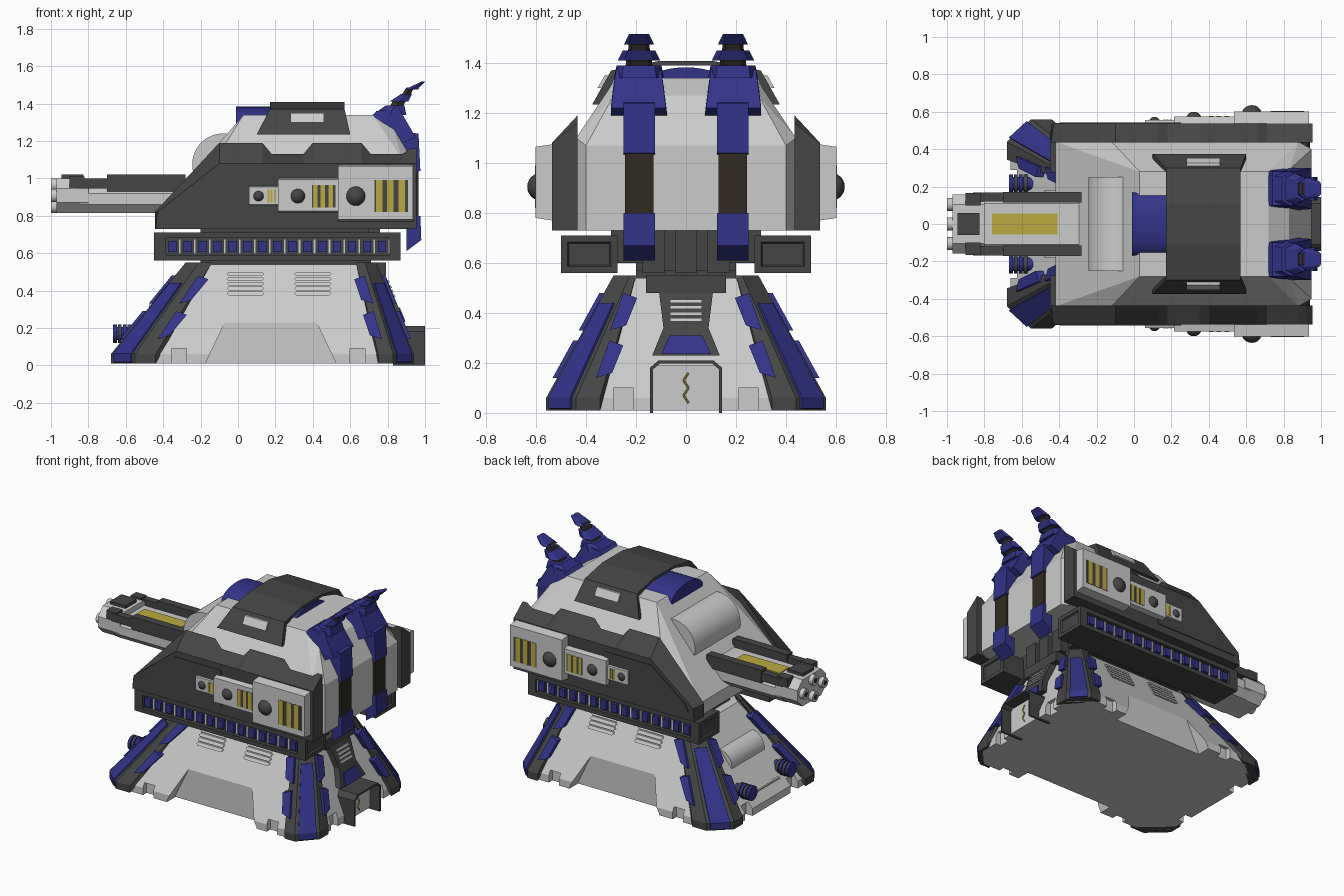
import bpy, bmesh
from math import cos, sin, pi
from mathutils import Vector

if "Cube" in bpy.data.objects:
    bpy.data.objects.remove(bpy.data.objects["Cube"])


def mat(name, r, g, b):
    m = bpy.data.materials.new(name)
    m.diffuse_color = (r, g, b, 1)
    m.use_nodes = True
    m.node_tree.nodes["Principled BSDF"].inputs["Base Color"].default_value = m.diffuse_color
    return m


DARK = mat("dark_grey", .06, .06, .06)
BLUE = mat("blue", .033, .033, .25)
YELLOW = mat("yellow", .5, .4, .05)
BROWN = mat("brown", .03, .024, .016)
BLACK = mat("black", .03, .03, .03)


def finish(name, bm, m=None, mirror=False, smooth=False):
    bmesh.ops.recalc_face_normals(bm, faces=bm.faces)
    me = bpy.data.meshes.new(name)
    bm.to_mesh(me)
    bm.free()
    ob = bpy.data.objects.new(name, me)
    bpy.context.collection.objects.link(ob)
    if m:
        me.materials.append(m)
    if smooth:
        bpy.context.view_layer.objects.active = ob
        ob.select_set(True)
        bpy.ops.object.shade_smooth_by_angle(angle=.7)
        ob.select_set(False)
    if mirror:
        ob.modifiers.new("mirror", 'MIRROR').use_axis = (False, True, False)
    return ob


def loft(name, r0, r1, m=None, mirror=False, smooth=False, inset=None):
    bm = bmesh.new()
    a = [bm.verts.new(p) for p in r0]
    b = [bm.verts.new(p) for p in r1]
    n = len(a)
    caps = [bm.faces.new(a), bm.faces.new(b)]
    for i in range(n):
        bm.faces.new((a[i], a[(i + 1) % n], b[(i + 1) % n], b[i]))
    bmesh.ops.recalc_face_normals(bm, faces=bm.faces)
    if inset:
        bm.normal_update()
        bmesh.ops.inset_individual(bm, faces=caps, thickness=inset, depth=0, use_even_offset=True)
        bmesh.ops.inset_individual(bm, faces=caps, thickness=.006, depth=-.01, use_even_offset=True)
    return finish(name, bm, m, mirror, smooth)


def prism(name, axis, pts, a, b, m=None, **kw):
    """Profile in the plane across `axis`, extruded from a to b."""
    def put(u, v, w):
        return {'x': (w, u, v), 'y': (u, w, v), 'z': (u, v, w)}[axis]
    return loft(name, [put(*p, a) for p in pts], [put(*p, b) for p in pts], m, **kw)


def box(name, x0, x1, y0, y1, z0, z1, m=None, **kw):
    return prism(name, 'x', [(y0, z0), (y1, z0), (y1, z1), (y0, z1)], x0, x1, m, **kw)


def hull(name, pts, m=None, mirror=False):
    bm = bmesh.new()
    for p in pts:
        bm.verts.new(p)
    bmesh.ops.convex_hull(bm, input=bm.verts)
    bmesh.ops.delete(bm, geom=[v for v in bm.verts if not v.link_faces], context='VERTS')
    bmesh.ops.dissolve_limit(bm, angle_limit=.01, verts=bm.verts, edges=bm.edges)
    return finish(name, bm, m, mirror)


def tube(name, p0, p1, r0, r1, n=16, m=None, **kw):
    p0, p1 = Vector(p0), Vector(p1)
    q = (p1 - p0).to_track_quat('Z', 'Y')
    ring = lambda c, r: [c + q @ Vector((r * cos((i + .5) * 2 * pi / n), r * sin((i + .5) * 2 * pi / n), 0)) for i in range(n)]
    return loft(name, ring(p0, r0), ring(p1, r1), m, **kw)


def both(pts):
    return [(x, s * y, z) for x, y, z in pts for s in (1, -1)]


# Sloped pedestal faces: f = front/back (mirrored), l = left, r = right
def k(z):
    return max(0, (z - .06) / .49)


def on_face(face, u, z, t):
    if face == 'f':
        return (u, -(.56 - .27 * k(z) + t), z)
    if face == 'l':
        return (-.68 + .40 * k(z) - t, u, z)
    return (.94 - .20 * k(z) + t, u, z)


def slope_plate(name, face, pts, t0, t1, m=None, mirror=True):
    return loft(name, [on_face(face, u, z, t0) for u, z in pts],
                [on_face(face, u, z, t1) for u, z in pts], m, mirror=mirror)


# Pedestal core
core = hull("pedestal_core", both(
    [p for z in (.01, .06) for p in ((-.53, .54, z), (-.66, .42, z), (.81, .54, z), (.92, .42, z))]
    + [(-.18, .27, .54), (-.26, .2, .54), (.66, .27, .54), (.72, .2, .54)]))
cutters = []
for s in (1, -1):
    cutters.append(prism("panel_cutter", 'y', [(-.17, -.1), (-.17, .02), (-.06, .25), (.41, .25), (.52, .02), (.52, -.1)], s * .445, s * .7))
    for x in (-.315, .64):
        cutters.append(box("notch_cutter", x - .04, x + .04, s * .5, s * .7, -.1, .09))
    for x in (-.65, .92):
        cutters.append(box("notch_cutter", x - .04, x + .04, s * .21, s * .29, -.1, .1))
for c in cutters:
    c.hide_render = True
    c.hide_set(True)
    mod = core.modifiers.new("cut", 'BOOLEAN')
    mod.operation, mod.object, mod.solver = 'DIFFERENCE', c, 'EXACT'

# Corner beams: (inner x, chamfer x, outer x) at bottom and at top
for side, face, lo, hi in (("left", 'l', (-.44, -.55, -.68), (-.14, -.21, -.28)),
                           ("right", 'r', (.75, .83, .94), (.63, .68, .74))):
    def ring(v, z, yi, yc, yo):
        return [(v[0], -yo, z), (v[1], -yo, z), (v[2], -yc, z), (v[2], -yi, z)]
    R0, R1 = ring(lo, .06, .344, .44, .56), ring(hi, .55, .2, .225, .29)
    hull(side + "_corner_beam", ring(lo, .01, .344, .44, .56) + R0 + R1, DARK, True)
    A, B, C, D = (Vector(p) for p in (R0[1], R0[2], R1[2], R1[1]))
    n = Vector((-.6 if face == 'l' else .6, -.7, .35)) * .01
    lo_l, lo_r, up_l, up_r = A, B, A.lerp(D, .77), B.lerp(C, .77)
    quad = [lo_l.lerp(lo_r, .14), lo_l.lerp(lo_r, .86), up_l.lerp(up_r, .86), up_l.lerp(up_r, .14)]
    foot = [Vector((p.x, p.y, .015)) for p in quad[:2]]
    hull(side + "_beam_strip", [p + o for p in quad + foot for o in (n, -n)], BLUE, True)
    sg = -1 if face == 'l' else 1
    for z0, z1 in ((.14, .29), (.33, .48)):
        for f, e0, e1, d in (('f', lo[0], hi[0], sg), (face, -.344, -.2, -1)):
            e = lambda z: e0 + (e1 - e0) * k(z)
            slope_plate(side + "_beam_clip", f, [(e(z0) + .04 * d, z0), (e(z0) - .025 * d, z0 + .02),
                        (e(z1) - .025 * d, z1 - .02), (e(z1) + .03 * d, z1)], -.03, .018, BLUE)

# Vents on the front and back of the pedestal
for x in (.04, .4):
    for i in range(5):
        z = .385 + i * .026
        slope_plate("vent_slat", 'f', [(x - .1, z), (x - .09, z - .01), (x + .09, z - .01), (x + .1, z), (x + .09, z + .01), (x - .09, z + .01)], -.03, -.01)

# Right end: hood, door, stair panel
arch = [(-.145, 0), (-.145, .18), (-.11, .21), (.11, .21), (.145, .18), (.145, 0),
        (.132, 0), (.132, .175), (.105, .197), (-.105, .197), (-.132, .175), (-.132, 0)]
prism("door_hood", 'x', arch, .83, 1, DARK)
box("door", .8, .925, -.132, .132, .01, .19)
for i in range(4):
    tube("door_cable", (.93, .01 * (-1) ** i, .04 + .03 * i), (.93, -.01 * (-1) ** i, .07 + .03 * i), .004, .004, 6, YELLOW)
slope_plate("rear_panel", 'r', [(-.135, .23), (.135, .23), (.09, .34), (.11, .5), (-.11, .5), (-.09, .34)], -.04, .02, DARK, False)
slope_plate("rear_panel_wedge", 'r', [(-.1, .235), (.1, .235), (.065, .31), (-.065, .31)], 0, .027, BLUE, False)
for i in range(4):
    z = .365 + i * .025
    slope_plate("rear_panel_louvre", 'r', [(-.065, z), (.065, z), (.065, z + .014), (-.065, z + .014)], 0, .027, None, False)

# Left end: drum, knobs and tray
tube("pedestal_drum", (-.38, -.18, .29), (-.38, .18, .29), .1, .1, 28, smooth=True)
tube("knob_collar", (-.5, .215, .17), (-.66, .215, .17), .036, .036, 16, BLUE, mirror=True, smooth=True)
for i in range(4):
    tube("knob_ring", (-.57 - .026 * i, .215, .17), (-.59 - .026 * i, .215, .17), .05, .05, 16, BLUE if i % 2 else DARK, mirror=True, smooth=True)
tube("tray_pipe", (-.6, -.16, .12), (-.6, .16, .12), .013, .013, 10)

# Neck
box("neck_plate", -.2, .71, -.2, .2, .53, .57, DARK)
box("neck", -.05, .62, -.2, .2, .55, .75, DARK)
for y in (-.13, 0, .13):
    box("neck_rib", .55, .76, y - .045, y + .045, .56, .75, DARK)
box("neck_lip", .6, .79, -.16, .16, .48, .55, DARK)

# Lower side rails with recessed toothed strip
for x0, x1 in ((-.45, -.385), (.81, .87)):
    box("rail_end", x0, x1, .275, .5, .56, .71, DARK, mirror=True, inset=.026)
box("rail_core", -.39, .82, .275, .475, .56, .71, DARK, mirror=True)
for z in (.56, .68):
    box("rail_lip", -.39, .82, .46, .5, z, z + .03, DARK, mirror=True)
box("rail_bracket", -.2, .7, .15, .3, .6, .73, DARK, mirror=True)
for i in range(15):
    x = -.35 + i * .08
    box("rail_tooth", x - .022, x + .022, .47, .497, .607, .665, BLUE, mirror=True)
    box("rail_gap", x + .032, x + .046, .47, .485, .595, .675, None, mirror=True)

# Turret hull
hull("turret_hull", both([(-.42, .44, .73), (-.42, .44, .82), (-.12, .44, 1.1), (.03, .28, 1.34), (.72, .28, 1.34),
                          (.83, .29, 1.27), (.88, .44, 1.1), (.95, .4, 1.07), (.88, .44, .73), (.95, .4, .73)]))
tube("front_drum", (-.08, -.25, 1.075), (-.08, .25, 1.075), .165, .165, 40, smooth=True)
prism("roof_drum", 'x', [(.168, 1.2)] + [(.168 * cos(i * pi / 16), 1.31 + .073 * sin(i * pi / 16)) for i in range(17)] + [(-.168, 1.2)],
      -.01, .56, BLUE, smooth=True)

# Roof saddle: a strap bent over the hull, flaring at its feet
strap = [(.375, 1.235, .1, .6), (.3, 1.37, .17, .57), (.11, 1.408, .17, .57)]
under = [(.12, 1.39, .17, .57), (.28, 1.345, .17, .57), (.345, 1.235, .1, .6)]
prof = strap + [(-y, z, a, b) for y, z, a, b in strap[::-1]] + [(-y, z, a, b) for y, z, a, b in under[::-1]] + under
loft("roof_saddle", [(a, y, z) for y, z, a, b in prof], [(b, y, z) for y, z, a, b in prof], DARK)
hull("saddle_window", [(x, y + t, z) for x in (.28, .46) for y, z in ((.346, 1.30), (.318, 1.35)) for t in (-.03, .008)], None, True)

# Armoured side panels
top = [(-.1, 1.19), (.13, 1.19), (.18, 1.13), (.35, 1.13), (.4, 1.19), (.66, 1.19), (.71, 1.13), (.88, 1.13), (.92, 1.16), (.955, 1.16)]
inner = [(.955, .73), (-.445, .73), (-.445, .82)] + top
outer = [(.955, .73), (-.44, .73), (-.43, .82)] + [(x, 1.08) for x in (-.1, .13, .18, .35, .4, .66, .71, .88, .92, .955)]
loft("side_armour", [(x, .435, z) for x, z in inner], [(x, .537, z) for x, z in outer], DARK, mirror=True)
plate = [(-.395, .785), (.25, .785), (.25, 1.04), (-.11, 1.04), (-.37, .84)]
prism("armour_plate", 'y', plate, .53, .543, DARK, mirror=True)

# Stepped side pods with lenses and light bars
for x0, x1, z0, z1, y, lx, r, bx0, bx1, bz0, bz1, nb in (
        (.06, .215, .845, .97, .555, .11, .03, .155, .23, .87, .94, 3),
        (.215, .535, .81, 1.01, .575, .32, .042, .395, .52, .845, .965, 3),
        (.535, .935, .765, 1.08, .602, .63, .056, .73, .91, .82, .99, 3)):
    loft("side_pod", [(x0, .5, z0), (x1, .5, z0), (x1, .5, z1), (x0, .5, z1)],
         [(x0, y, z0 + .015), (x1, y, z0 + .015), (x1, y, z1 - .015), (x0, y, z1 - .015)], mirror=True)
    bm = bmesh.new()
    bmesh.ops.create_uvsphere(bm, u_segments=20, v_segments=12, radius=r)
    bmesh.ops.translate(bm, verts=bm.verts, vec=(lx, y - r * .4, .905))
    finish("pod_lens", bm, DARK, True, True)
    bx1 = min(bx1, x1 - .008)
    if y > .56:
        box("light_bar_back", bx0, bx1, y - .01, y + .001, bz0, bz1, DARK, mirror=True)
    w = (bx1 - bx0) / nb
    for i in range(nb):
        box("light_bar", bx0 + (i + .12) * w, bx0 + (i + .7) * w, y - .01, y + .003, bz0, bz1, YELLOW, mirror=True)


# Gun
def octagon(w, z0, z1, c):
    return [(-w, z0 + c), (-w + c, z0), (w - c, z0), (w, z0 + c), (w, z1 - c), (w - c, z1), (-w + c, z1), (-w, z1 - c)]


prism("gun_body", 'x', octagon(.155, .815, .965, .045), -.85, -.2)
box("gun_rail", -.86, -.28, .12, .168, .945, 1.0, DARK, mirror=True)
box("gun_rail_step", -.7, -.28, .115, .172, .93, 1.02, DARK, mirror=True)
box("gun_light", -.76, -.41, -.055, .055, .95, .972, YELLOW)
prism("muzzle_block", 'x', octagon(.158, .815, 1.0, .055), -.97, -.8)
box("muzzle_cap", -.945, -.825, -.06, .06, .98, 1.02, DARK)
box("muzzle_clamp", -.9, -.82, .1, .165, .95, 1.01, DARK, mirror=True)
for y, z in ((0, .965), (0, .85), (.105, .908), (-.105, .908)):
    tube("muzzle_tube", (-.96, y, z), (-1, y, z), .035, .035, 16, smooth=True)
    tube("muzzle_bore", (-.99, y, z), (-1.001, y, z), .018, .018, 12, BLACK)

# Exhaust stacks at the rear
hull("stack_shoulder", [(x, y, z) for x, z, a, b in ((.69, 1.3, .1, .28), (.74, 1.36, .1, .28), (.86, 1.375, .1, .28),
     (.95, 1.22, .08, .3), (.88, 1.19, .075, .3), (.7, 1.25, .08, .3)) for y in (a, b)], BLUE, True)
prism("stack_upper", 'y', [(.83, 1.25), (.965, 1.24), (.975, 1.04), (.9, 1.02)], .125, .25, BLUE, mirror=True)
prism("stack_middle", 'y', [(.9, 1.05), (.965, 1.05), (.965, .79), (.9, .79)], .13, .245, BROWN, mirror=True)
prism("stack_lower", 'y', [(.9, .8), (.975, .8), (.98, .67), (.9, .61)], .125, .25, BLUE, mirror=True)

# Horns: flat-sided banded tips; each band is (low x, high x, z, half width) at both ends
for a, b, m in (((.72, .9, 1.34, .1), (.79, .89, 1.39, .09), BLUE), ((.81, .88, 1.38, .055), (.83, .9, 1.42, .05), BROWN),
                ((.81, .91, 1.41, .085), (.87, .93, 1.45, .065), BLUE), ((.87, .92, 1.44, .045), (.9, .94, 1.485, .04), BROWN),
                ((.89, .96, 1.475, .06), (.98, 1.0, 1.517, .04), BLUE)):
    hull("stack_horn", [(x, .188 + s * w * v, z + dz) for x0, x1, z, w in (a, b) for s in (1, -1)
                        for x, v, dz in ((x0, .7, 0), ((x0 + x1) / 2, 1, 0), (x1, .7, 0))], m, True)
